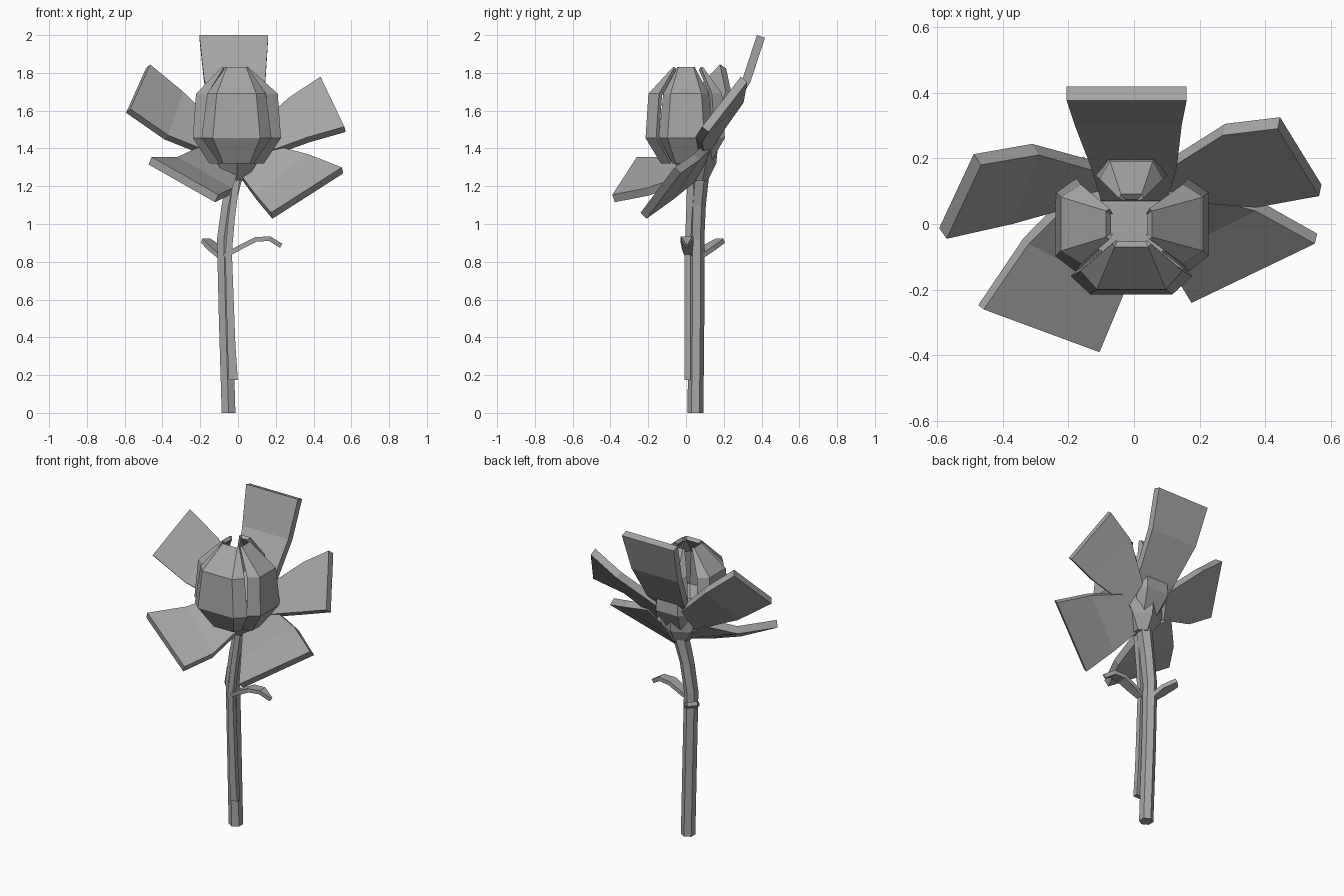
import bpy
import bmesh
import math
from mathutils import Vector

cube = bpy.data.objects.get("Cube")
if cube:
    bpy.data.objects.remove(cube, do_unlink=True)

# One grey for the whole flower
GREY = (0.38, 0.38, 0.38, 1)
grey = bpy.data.materials.new("plain_grey")
grey.use_nodes = True
grey.diffuse_color = GREY
bsdf = next(n for n in grey.node_tree.nodes if n.type == "BSDF_PRINCIPLED")
bsdf.inputs["Base Color"].default_value = GREY


def loft(name, rows, thickness=0, closed=False):
    """Skin rows of points; closed rows make a capped tube, open rows a slab."""
    bm = bmesh.new()
    rings = [[bm.verts.new(p) for p in row] for row in rows]
    n = len(rings[0])
    for a, b in zip(rings, rings[1:]):
        for i in range(n if closed else n - 1):
            j = (i + 1) % n
            bm.faces.new((a[i], a[j], b[j], b[i]))
    if closed:
        bm.faces.new(rings[0][::-1])
        bm.faces.new(rings[-1])
        bmesh.ops.recalc_face_normals(bm, faces=bm.faces[:])
    mesh = bpy.data.meshes.new(name)
    bm.to_mesh(mesh)
    bm.free()
    mesh.materials.append(grey)
    obj = bpy.data.objects.new(name, mesh)
    bpy.context.collection.objects.link(obj)
    if thickness:
        mod = obj.modifiers.new("thickness", "SOLIDIFY")
        mod.thickness = thickness
        mod.offset = -1
    return obj


def stalk(name, stations, sides=6):
    """Tube through stations of (x, y, z, x radius, y radius)."""
    angles = [2 * math.pi * (i + 0.5) / sides for i in range(sides)]
    rows = [[(x + rx * math.cos(a), y + ry * math.sin(a), z) for a in angles]
            for x, y, z, rx, ry in stations]
    return loft(name, rows, closed=True)


# Stems and the receptacle under the bud
stalk("main_stem", [(-.05, .05, .0, .042, .042), (-.065, .055, .5, .042, .042),
                    (-.075, .055, .92, .042, .042), (-.05, .06, 1.1, .042, .045),
                    (-.01, .075, 1.28, .05, .05)])
stalk("side_stem", [(-.025, .008, .175, .034, .022), (-.035, .008, .36, .03, .022),
                    (-.05, .008, .85, .025, .022), (-.035, .015, 1.02, .025, .022),
                    (0, .03, 1.3, .025, .03)], sides=4)
stalk("receptacle", [(-.005, .06, 1.23, .055, .055), (-.005, .05, 1.32, .12, .11),
                     (-.005, .02, 1.42, .17, .15)])

# Outer petals: left and right edge at base, fold and tip
outer_petals = {
    "back_petal": [((-.10, .07, 1.43), (.10, .07, 1.43)),
                   ((-.13, .17, 1.56), (.13, .17, 1.56)),
                   ((-.18, .30, 1.77), (.145, .30, 1.77)),
                   ((-.205, .375, 2.0), (.16, .375, 2.0))],
    "left_upper_petal": [((.08, .15, 1.50), (.12, .07, 1.37)),
                         ((.27, .27, 1.67), (.37, .05, 1.46)),
                         ((.437, .29, 1.78), (.563, .085, 1.515))],
    "left_lower_petal": [((.18, .09, 1.42), (0, .05, 1.28)),
                         ((.37, .04, 1.37), (.09, -.10, 1.16)),
                         ((.55, -.06, 1.30), (.175, -.24, 1.06))],
    "right_lower_petal": [((0, .05, 1.28), (-.18, .08, 1.42)),
                          ((-.03, -.21, 1.19), (-.32, -.06, 1.355)),
                          ((-.105, -.39, 1.155), (-.457, -.26, 1.355))],
    "right_upper_petal": [((-.12, .07, 1.37), (-.08, .15, 1.50)),
                          ((-.37, 0, 1.47), (-.29, .21, 1.70)),
                          ((-.57, -.045, 1.61), (-.465, .18, 1.845))],
}
for name, rows in outer_petals.items():
    loft(name, rows, thickness=.045)

# Bud petals: (height, flat radius, flat half width, side radius, side half width)
BUD = [(1.32, .13, .07, .08, .09), (1.455, .21, .125, .155, .185),
       (1.69, .195, .105, .14, .155), (1.83, .07, .06, .06, .07)]


def bud_petal(name, direction, depth, width, tip):
    out = Vector(direction)
    side = Vector((-out.y, out.x, 0))
    rows = []
    for k, (z, r, w, rs, s) in enumerate(BUD):
        if k < len(BUD) - 1:
            r, rs, w, s = r * depth, rs * depth, w * width, s * width
        else:
            r, rs, w, s = r * tip, rs * tip, w * width * .85, s * width * .85
        rows.append([out * a + side * b + Vector((-.008, 0, z))
                     for a, b in ((rs, -s), (r, -w), (r, w), (rs, s))])
    loft(name, rows, thickness=.025)


bud_petal("bud_front_petal", (0, -1, 0), 1.02, 1.0, 1.0)
bud_petal("bud_back_petal", (0, 1, 0), .98, .62, 1.3)
bud_petal("bud_left_petal", (1, 0, 0), 1.12, .78, .9)
bud_petal("bud_right_petal", (-1, 0, 0), 1.1, .78, 1.1)


# Small stem leaves: (x, y, z, half width), laid across a sideways direction
def leaf(name, stations, across):
    side = Vector(across).normalized()
    rows = [[Vector((x, y, z)) + side * w, Vector((x, y, z)) - side * w]
            for x, y, z, w in stations]
    loft(name, rows, thickness=.025)


leaf("left_leaf", [(-.08, .01, .84, .014), (.01, .008, .89, .03),
                   (.09, .005, .93, .034), (.17, .005, .935, .028),
                   (.235, .005, .895, .006)], (0, 1, 0))
leaf("right_leaf", [(-.07, .05, .80, .02), (-.125, .12, .86, .045),
                    (-.175, .185, .90, .03)], (1, 1, 0))
